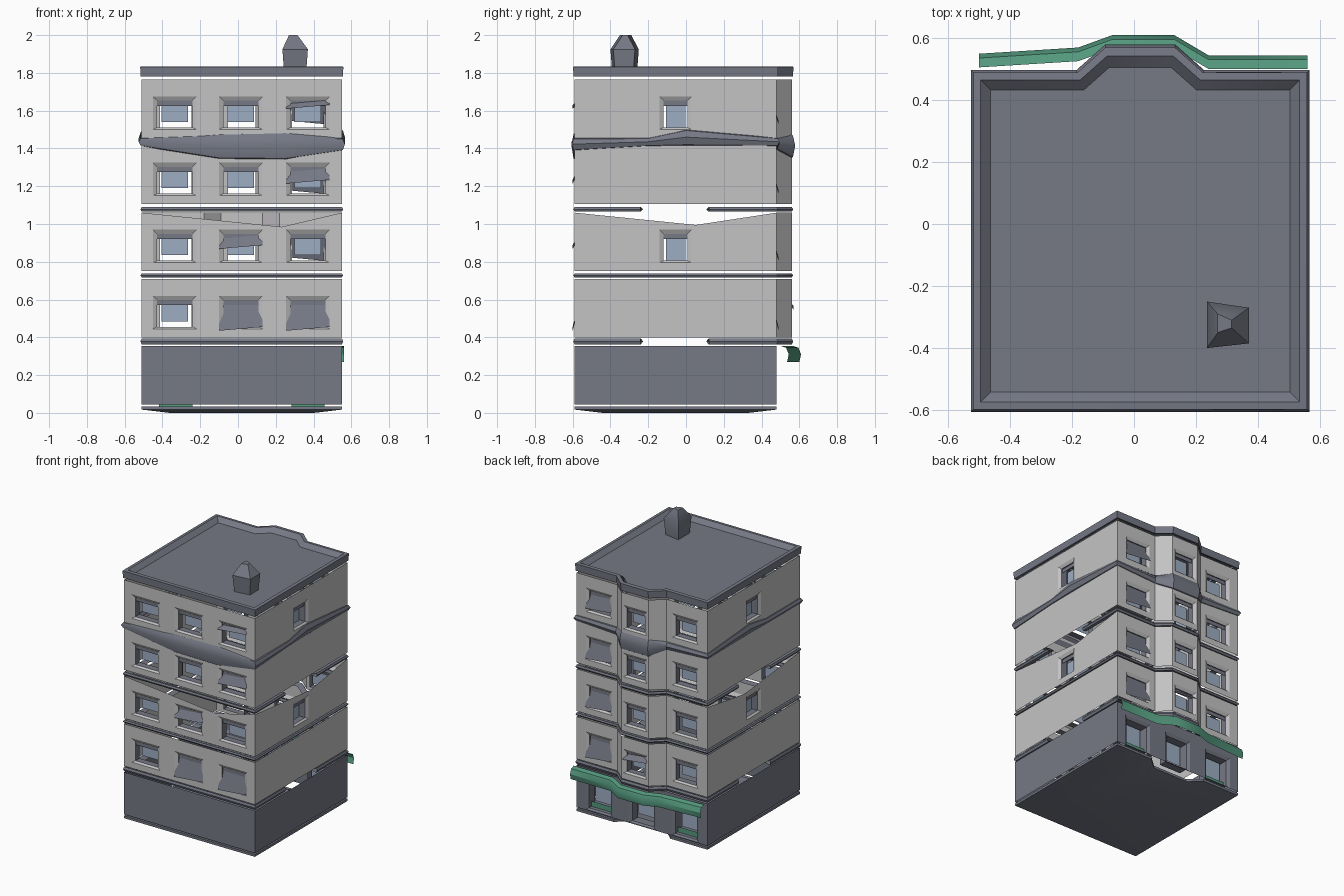
import bpy
from mathutils import Vector

if "Cube" in bpy.data.objects:
    bpy.data.objects.remove(bpy.data.objects["Cube"])


def material(name, rgb):
    m = bpy.data.materials.new(name)
    m.use_nodes = True
    m.diffuse_color = (*rgb, 1)
    m.node_tree.nodes["Principled BSDF"].inputs["Base Color"].default_value = (*rgb, 1)
    return m


LIGHT = material("pale grey wall", (0.56, 0.55, 0.56))
DARK = material("slate grey", (0.18, 0.19, 0.235))
GLASS = material("blue glass", (0.34, 0.42, 0.55))
GREEN = material("green shopfront", (0.09, 0.32, 0.21))


def build(name, verts, faces, mats, slots=None):
    me = bpy.data.meshes.new(name)
    me.from_pydata(verts, [], faces)
    for m in mats:
        me.materials.append(m)
    for p, s in zip(me.polygons, slots or []):
        p.material_index = s
    me.shade_smooth()
    me.set_sharp_from_angle(angle=0.6)
    ob = bpy.data.objects.new(name, me)
    bpy.context.collection.objects.link(ob)
    return ob


CENTRE = Vector((0.02, -0.055))


def loft(name, path, rows, mat, closed=True, cap=None):
    """Sweep rows of (scale from centre, height rule) along a plan path."""
    verts, faces, n = [], [], len(path)
    for scale, height in rows:
        for x, y, lo, hi in path:
            p = CENTRE + (Vector((x, y)) - CENTRE) * scale
            verts.append((p.x, p.y, lo + (hi - lo) * height))
    for r in range(len(rows) - 1):
        for i in range(n if closed else n - 1):
            j = (i + 1) % n
            faces.append((r * n + i, r * n + j, (r + 1) * n + j, (r + 1) * n + i))
    if cap is not None:
        faces.append(tuple(cap * n + i for i in range(n)))
    return build(name, verts, faces, [mat])


def wall(name, a, b, z0, z1, openings, mat, dip=None, depth=0.06):
    """Wall from a to b with framed, recessed openings (u, half, low, high)."""
    a, b = Vector(a), Vector(b)
    length, d = (b - a).length, (b - a).normalized()
    out = Vector((d.y, -d.x))
    verts, faces, slots = [], [], []

    def point(u, z, inset=0):
        p = a + d * u - out * inset
        verts.append((p.x, p.y, z))
        return len(verts) - 1

    us, zs = {0, length}, {z0, z1}
    for u, h, lo, hi in openings:
        us |= {u - h, u + h}
        zs |= {lo, hi}
    if dip:
        us.add(dip[0] * length)
    us, zs = sorted(us), sorted(zs)

    def height(u, z):
        if dip and z == z1:
            c = dip[0] * length
            return z - dip[1] * min(u / c, (length - u) / (length - c))
        return z

    grid = [[point(u, height(u, z)) for z in zs] for u in us]
    for i in range(len(us) - 1):
        for j in range(len(zs) - 1):
            cu, cz = (us[i] + us[i + 1]) / 2, (zs[j] + zs[j + 1]) / 2
            if not any(abs(cu - u) < h and lo < cz < hi for u, h, lo, hi in openings):
                faces.append((grid[i][j], grid[i + 1][j], grid[i + 1][j + 1], grid[i][j + 1]))
                slots.append(0)
    # Sloping frame, then a dark reveal
    for u, h, lo, hi in openings:
        loops = []
        for s, inset in ((0, 0), (0.022, 0.012), (0.022, depth)):
            loops.append([point(u + x * (h - s), z, inset) for x, z in
                          ((-1, lo + s / 2), (1, lo + s / 2), (1, hi - s), (-1, hi - s))])
        for r in (0, 1):
            for k in range(4):
                m = (k + 1) % 4
                faces.append((loops[r][k], loops[r][m], loops[r + 1][m], loops[r + 1][k]))
                slots.append(r)
    build(name, verts, faces, [mat, DARK], slots)

    def panel(label, u, h, lo, hi, inset, colour, lean=0, skew=0):
        """Flat plate set into or leaning out of an opening."""
        quad = ((u - h, lo, inset - lean), (u + h, lo + skew, inset - lean),
                (u + h, hi, inset), (u - h, hi - skew, inset))
        pts = []
        for pu, pz, pi in quad:
            p = a + d * pu - out * pi
            pts.append((p.x, p.y, pz))
        build(label, pts, [(0, 1, 2, 3)], [colour])
    return panel


# Plan outline, anticlockwise from the front, with a bay at the back
XL, XR, YF, YB, BAY = -0.51, 0.55, -0.59, 0.48, 0.56
PLAN = [(XL, YF), (XR, YF), (XR, YB), (0.22, YB), (0.13, BAY), (-0.09, BAY), (-0.18, YB), (XL, YB)]
FLOORS = (0.40, 0.75, 1.105, 1.455)
FRONT_U = (0.175, 0.525, 0.88)
# Windows on each wall: distance along it, half width
LAYOUT = {0: [(u, 0.115) for u in FRONT_U], 1: [(0.535, 0.085)], 2: [(0.18, 0.105)],
          4: [(0.11, 0.095)], 6: [(0.15, 0.105)], 7: [(0.535, 0.085)]}
SHUTTERS = {(0, 0, 1): 1, (0, 0, 2): 1, (1, 0, 1): 0.55, (2, 0, 2): 0.6, (3, 0, 2): 0.35,
            (0, 2, 0): 1, (1, 2, 0): 0.9, (2, 2, 0): 0.9, (3, 2, 0): 0.8, (0, 4, 0): 0.4}
DIPS = {(1, 0): (0.7, 0.075), (1, 1): (0.6, 0.065), (1, 7): (0.4, 0.065)}

# Upper storeys
for s, z in enumerate(FLOORS):
    for w, a in enumerate(PLAN):
        b = PLAN[(w + 1) % len(PLAN)]
        side = w in (1, 7)
        spots = [] if side and s in (0, 2) else LAYOUT.get(w, [])
        holes = [(u, h, z + 0.045, z + 0.22) for u, h in spots]
        panel = wall(f"storey_{s + 1}_wall_{w + 1}", a, b, z, z + 0.31, holes, LIGHT, DIPS.get((s, w)))
        for k, (u, h, lo, hi) in enumerate(holes):
            tag = f"{s + 1}_{w + 1}_{k + 1}"
            low = lo if side else lo + 0.04
            panel(f"window_pane_{tag}", u, h * 0.61, low, hi - 0.04, 0.055, GLASS)
            panel(f"window_blind_{tag}", u, h - 0.02, hi - 0.05, hi - 0.018, 0.02, DARK)
            cover = SHUTTERS.get((s, w, k))
            if cover:
                panel(f"shutter_{tag}", u, h, hi - 0.185 * cover, hi - 0.01, 0.03, DARK, 0.04, 0.02)

# Ground storey with shop openings at the back
GROUND = [(XL, YF), (XR, YF), (XR, YB), (XL, YB)]
for w, a in enumerate(GROUND):
    shops = [(u, 0.11, 0.05, 0.28) for u in (0.18, 0.53, 0.88)] if w == 2 else []
    panel = wall(f"ground_wall_{w + 1}", a, GROUND[(w + 1) % 4], 0.045, 0.355, shops, DARK, depth=0.08)
    for k, (u, h, lo, hi) in enumerate(shops):
        panel(f"shop_pane_{k + 1}", u, 0.07, lo + 0.05, hi - 0.03, 0.06, GLASS)
        if k != 1:
            panel(f"shop_sill_panel_{k + 1}", u, 0.088, lo - 0.015, lo + 0.05, 0.04, GREEN)

# Ground slab with a shallow underside and an entrance recess
slab = GROUND[:3] + [(0.25, YB), (0.16, 0.40), (-0.12, 0.40), (-0.21, YB), (XL, YB)]
loft("ground_slab", [(x, y, 0, 0.035) for x, y in slab],
     [(0.94, 1), (1, 1), (1, 0.5), (0.72, 0)], DARK, cap=3)

# Thin ledges between the storeys, broken along the sides
EDGE = [(0.93, 0.5), (1.0, 1), (1.012, 0.5), (1.0, 0), (0.93, 0.5)]
loft("ledge_2", [(x, y, 0.718, 0.738) for x, y in PLAN], EDGE, DARK)
for n, (lo, hi) in {1: (0.362, 0.395), 3: (1.065, 1.09)}.items():
    front = [(XL, -0.24), *PLAN[:2], (XR, -0.24)]
    back = [(XR, 0.12), *PLAN[2:], (XL, 0.12)]
    for label, path in (("front", front), ("back", back)):
        loft(f"ledge_{n}_{label}", [(x, y, lo, hi) for x, y in path], EDGE, DARK, closed=False)

# Heavy wavy band below the top storey
wave = [(XL, YF, 1.41, 1.46), (-0.1, YF, 1.335, 1.49), (0.25, YF, 1.33, 1.50), (XR, YF, 1.385, 1.46),
        (XR, -0.2, 1.41, 1.46), (XR, 0, 1.41, 1.51), (XR, YB, 1.41, 1.46), (0.22, YB, 1.39, 1.46),
        (0.13, BAY, 1.34, 1.49), (-0.09, BAY, 1.34, 1.49), (-0.18, YB, 1.39, 1.46),
        (XL, YB, 1.41, 1.46), (XL, 0, 1.41, 1.50), (XL, -0.2, 1.41, 1.46)]
loft("wavy_band", wave, [(0.97, 1), (1.01, 0.85), (1.03, 0.5), (1.01, 0.1), (0.97, 0)], DARK)

# Roof rim and deck
rim = [(x, y, 1.78, 1.835) for x, y in PLAN]
loft("roof_rim", rim, [(0.96, 0.2), (1.01, 0), (1.015, 0.95), (0.97, 1), (0.91, 0.45)], DARK, cap=4)

# Chimney
def ring(x0, x1, y0, y1, z):
    return [(x0, y0, z), (x1, y0 + 0.015, z), (x1, y1 - 0.02, z), (x0, y1, z)]


verts = (ring(0.245, 0.36, -0.39, -0.26, 1.79) + ring(0.235, 0.37, -0.40, -0.25, 1.925)
         + ring(0.27, 0.315, -0.35, -0.29, 2.0))
sides = [(r * 4 + k, r * 4 + (k + 1) % 4, r * 4 + 4 + (k + 1) % 4, r * 4 + 4 + k)
         for r in range(2) for k in range(4)]
build("chimney", verts, sides + [(8, 9, 10, 11)], [DARK])

# Shop awning following the bay
line = [(0.56, 0.53), (0.24, 0.53), (0.13, 0.595), (-0.07, 0.595), (-0.18, 0.555), (-0.5, 0.535)]
profile = [(-0.03, 0.355), (0, 0.345), (0.014, 0.31), (0.005, 0.27)]
verts = [(x, y + dy, z) for dy, z in profile for x, y in line]
n = len(line)
faces = [(r * n + i, r * n + i + 1, r * n + n + i + 1, r * n + n + i)
         for r in range(len(profile) - 1) for i in range(n - 1)]
build("awning", verts, faces, [GREEN])
